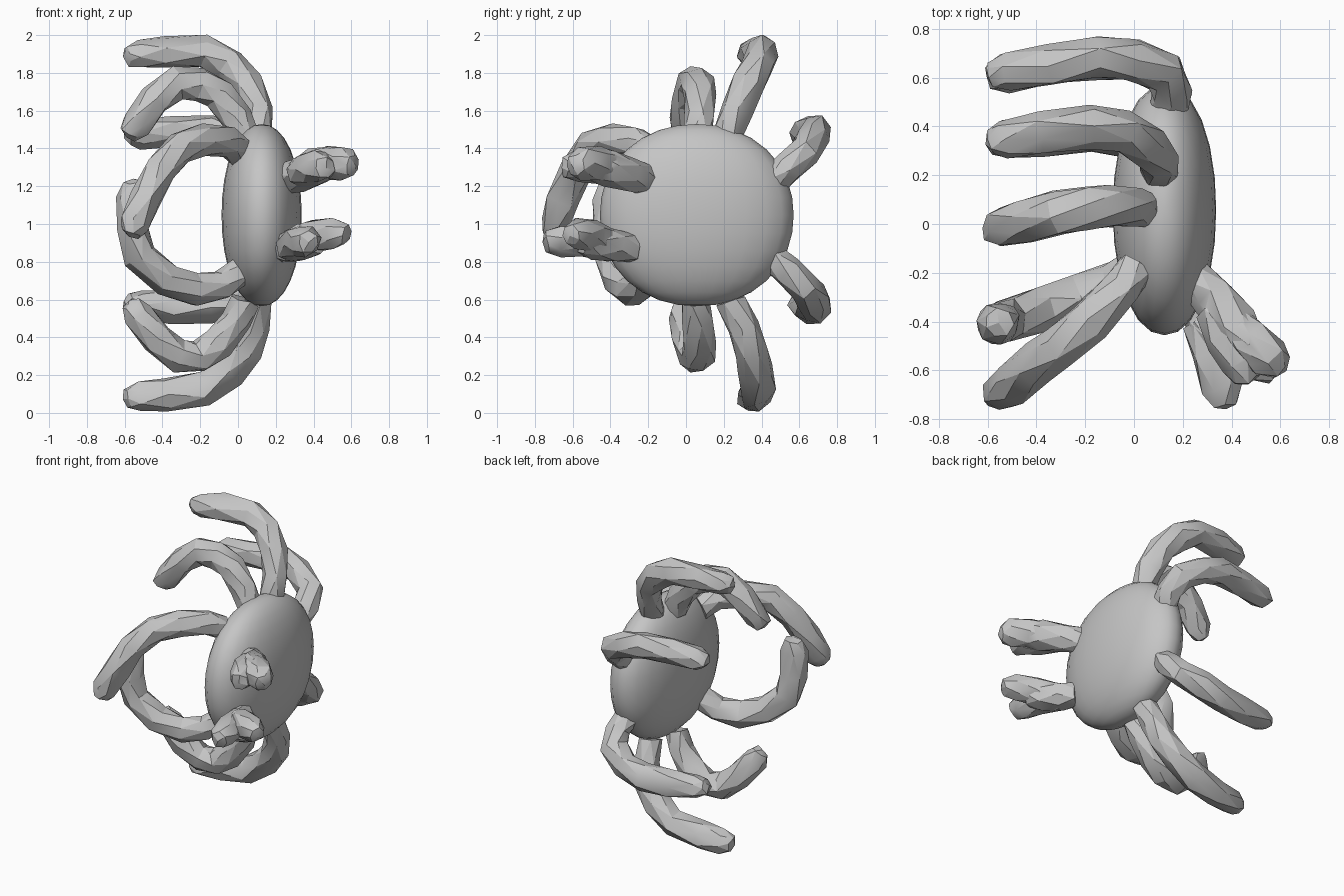
import bpy, bmesh, math, random
from mathutils import Vector

if "Cube" in bpy.data.objects:
    bpy.data.objects.remove(bpy.data.objects["Cube"])

random.seed(4)
grey = bpy.data.materials.new("shell grey")
grey.diffuse_color = (0.56, 0.56, 0.56, 1)
grey.use_nodes = True
grey.node_tree.nodes["Principled BSDF"].inputs["Base Color"].default_value = grey.diffuse_color


def smooth(ob, angle):
    bpy.ops.object.select_all(action='DESELECT')
    ob.select_set(True)
    bpy.context.view_layer.objects.active = ob
    bpy.ops.object.shade_smooth_by_angle(angle=math.radians(angle))


def finish(name, bm, angle):
    bmesh.ops.recalc_face_normals(bm, faces=bm.faces)
    mesh = bpy.data.meshes.new(name)
    bm.to_mesh(mesh)
    bm.free()
    mesh.materials.append(grey)
    ob = bpy.data.objects.new(name, mesh)
    bpy.context.collection.objects.link(ob)
    smooth(ob, angle)
    return ob


def limb(name, path, radii, sides=7, rough=0.007):
    """Roughly chiselled tube with a blunt tip along a list of points."""
    pts = [Vector(p) for p in path]
    bm = bmesh.new()
    rings, normal = [], Vector((0.3, 0.5, 0.8))
    for i, p in enumerate(pts):
        t = (pts[min(i + 1, len(pts) - 1)] - pts[max(i - 1, 0)]).normalized()
        normal = (normal - t * normal.dot(t)).normalized()
        side = t.cross(normal)
        ring = []
        for k in range(sides):
            a = math.tau * (k + 0.5 * (i % 2)) / sides
            r = radii[i] + random.uniform(-rough, rough)
            slide = t * random.uniform(-rough, rough) * 1.5
            ring.append(bm.verts.new(p + slide + r * (normal * math.cos(a) + side * math.sin(a))))
        rings.append(ring)
    # staggered rings are joined by triangles, giving the chiselled look
    for i in range(len(rings) - 1):
        a, b = rings[i], rings[i + 1]
        for k in range(sides):
            n = (k + 1) % sides
            if i % 2 == 0:
                bm.faces.new((a[k], a[n], b[k]))
                bm.faces.new((a[n], b[n], b[k]))
            else:
                bm.faces.new((a[k], a[n], b[n]))
                bm.faces.new((a[k], b[n], b[k]))
    # blunt tip and flat root
    tip = bm.verts.new(pts[-1] + t * 0.02)
    for k in range(sides):
        bm.faces.new((rings[-1][k], rings[-1][(k + 1) % sides], tip))
    root = bm.verts.new(pts[0])
    for k in range(sides):
        bm.faces.new((rings[0][(k + 1) % sides], rings[0][k], root))
    return finish(name, bm, 24)


def merge(base, others):
    """Fuse overlapping parts into one skin."""
    for other in others:
        mod = base.modifiers.new("fuse", 'BOOLEAN')
        mod.operation, mod.solver, mod.object = 'UNION', 'EXACT', other
        bpy.context.view_layer.objects.active = base
        bpy.ops.object.modifier_apply(modifier=mod.name)
        bpy.data.objects.remove(other)
    smooth(base, 24)


# body: flattened, slightly boxy ellipsoid standing on its edge
bm = bmesh.new()
bmesh.ops.create_uvsphere(bm, u_segments=24, v_segments=16, radius=1)
E = 2.12
for v in bm.verts:
    x, y, z = v.co
    n = (abs(x) ** E + abs(y) ** E + abs(z) ** E) ** (-1 / E)
    v.co = (0.125 + 0.212 * x * n, 0.057 + 0.513 * y * n, 1.047 + 0.482 * z * n)
finish("body", bm, 40)

# walking legs
LEG_R = [0.08, 0.084, 0.088, 0.09, 0.09, 0.088, 0.08, 0.052]
limb("upper_middle_leg", [(.11, .22, 1.47), (.1, .27, 1.6), (.05, .33, 1.74), (-.05, .38, 1.84),
     (-.18, .4, 1.91), (-.38, .38, 1.91), (-.53, .345, 1.9), (-.59, .33, 1.89)], LEG_R)
limb("lower_middle_leg", [(.105, .24, .6), (.09, .3, .45), (.05, .34, .33), (-.04, .37, .22),
     (-.18, .38, .125), (-.38, .365, .098), (-.53, .345, .083), (-.59, .33, .075)], LEG_R)
limb("upper_front_leg", [(.04, .06, 1.45), (-.01, .07, 1.56), (-.1, .075, 1.68), (-.2, .065, 1.74),
     (-.32, .045, 1.75), (-.44, .015, 1.66), (-.54, -.01, 1.53), (-.58, -.025, 1.475)], LEG_R)
limb("lower_front_leg", [(.035, .05, .6), (-.01, .06, .49), (-.1, .07, .37), (-.2, .065, .305),
     (-.31, .045, .295), (-.43, .015, .39), (-.53, -.01, .52), (-.565, -.025, .58)], LEG_R)
back = [(.135, .46, 1.23), (.155, .54, 1.3), (.12, .62, 1.38), (0, .675, 1.45),
        (-.15, .685, 1.486), (-.35, .655, 1.488), (-.52, .62, 1.475), (-.585, .607, 1.46)]
limb("upper_back_leg", back, LEG_R)
limb("lower_back_leg", [(x, y, 2.05 - z) for x, y, z in back], LEG_R)
limb("upper_reaching_leg", [(.01, -.18, 1.385), (-.05, -.26, 1.43), (-.18, -.395, 1.445), (-.3, -.5, 1.405),
     (-.41, -.58, 1.29), (-.49, -.65, 1.13), (-.55, -.69, 1.0), (-.57, -.705, .95)], LEG_R)
limb("lower_reaching_leg", [(.02, -.18, .76), (-.08, -.23, .68), (-.22, -.295, .647), (-.38, -.35, .705),
     (-.52, -.39, .83), (-.556, -.405, .98), (-.557, -.405, 1.14), (-.555, -.405, 1.22)],
     LEG_R[:6] + [.088, .058])

# claws: a short arm with two fingers
upper = limb("upper_claw", [(.24, -.22, 1.24), (.32, -.3, 1.26), (.41, -.42, 1.3), (.47, -.51, 1.32)],
             [.08, .09, .105, .085])
merge(upper, [
    limb("outer_finger", [(.37, -.37, 1.29), (.47, -.47, 1.325), (.56, -.55, 1.32), (.61, -.59, 1.31)],
         [.08, .092, .09, .058]),
    limb("inner_finger", [(.33, -.36, 1.27), (.38, -.47, 1.3), (.43, -.57, 1.31), (.46, -.64, 1.3)],
         [.08, .09, .085, .055])])
lower = limb("lower_claw", [(.23, -.28, .87), (.28, -.37, .885), (.35, -.48, .905), (.41, -.55, .92)],
             [.08, .09, .1, .08])
merge(lower, [
    limb("outer_finger", [(.28, -.4, .89), (.4, -.5, .94), (.51, -.57, .95), (.57, -.605, .94)],
         [.08, .09, .085, .055]),
    limb("inner_finger", [(.28, -.4, .88), (.325, -.54, .905), (.358, -.67, .91), (.372, -.74, .905)],
         [.08, .09, .085, .055])])
